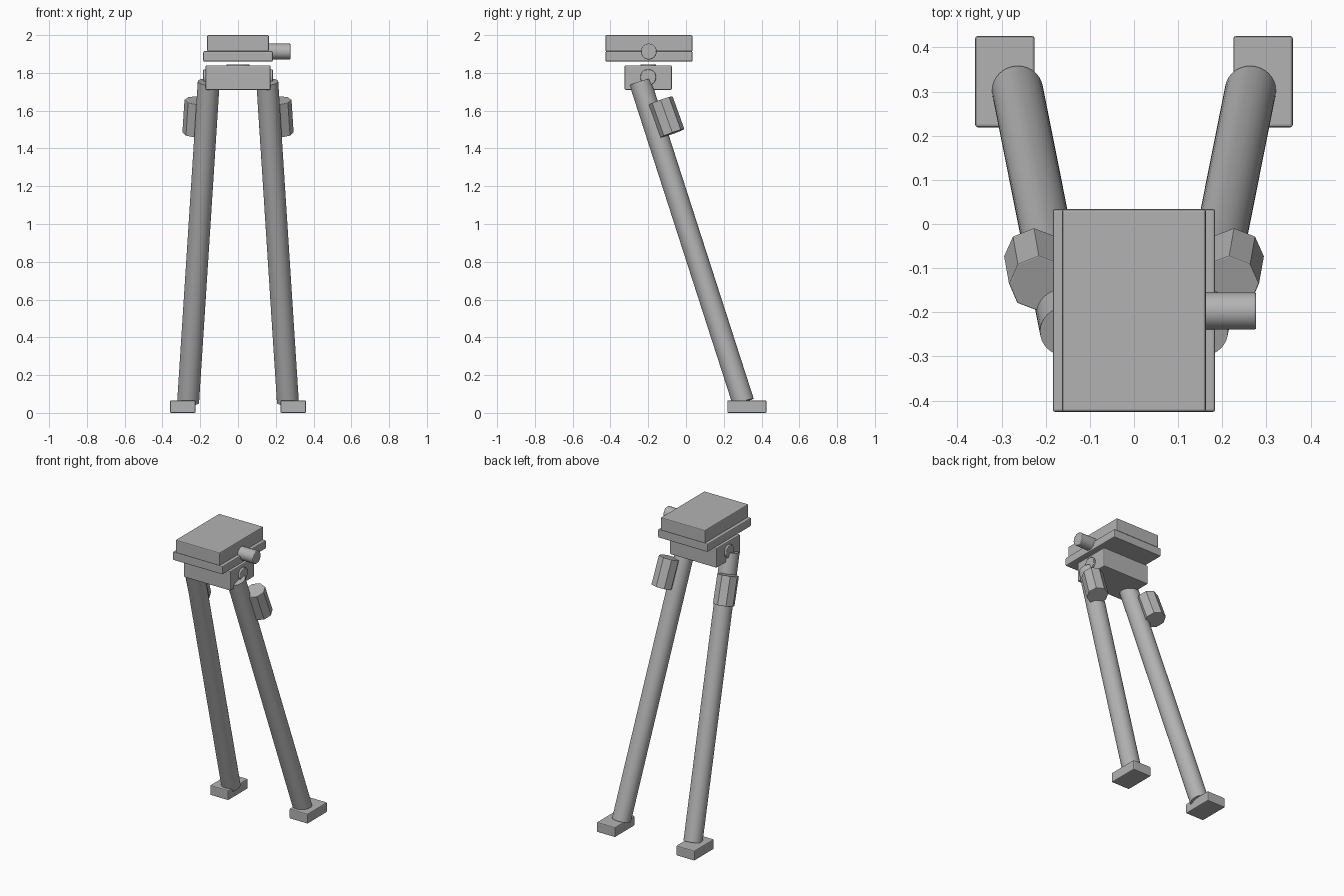
import bpy, math
from mathutils import Vector

if "Cube" in bpy.data.objects:
    bpy.data.objects.remove(bpy.data.objects["Cube"])

grey = bpy.data.materials.new("grey metal")
grey.diffuse_color = (0.45, 0.45, 0.45, 1)
grey.use_nodes = True
grey.node_tree.nodes["Principled BSDF"].inputs["Base Color"].default_value = grey.diffuse_color


def finish(obj, name, bevel=0.0):
    obj.name = name
    obj.data.materials.append(grey)
    if bevel:
        mod = obj.modifiers.new("edge", 'BEVEL')
        mod.width = bevel
        mod.segments = 2
        mod.limit_method = 'ANGLE'
        mod.angle_limit = math.radians(50)
    return obj


def box(name, lo, hi, bevel=0.006):
    lo, hi = Vector(lo), Vector(hi)
    bpy.ops.mesh.primitive_cube_add(size=1, location=(lo + hi) / 2)
    obj = bpy.context.object
    obj.scale = hi - lo
    bpy.ops.object.transform_apply(location=False, rotation=False, scale=True)
    return finish(obj, name, bevel)


def rod(name, a, b, radius, sides=32, bevel=0.0, smooth=True):
    a, b = Vector(a), Vector(b)
    bpy.ops.mesh.primitive_cylinder_add(vertices=sides, radius=radius,
                                        depth=(b - a).length, location=(a + b) / 2)
    obj = bpy.context.object
    obj.rotation_euler = Vector((0, 0, 1)).rotation_difference(b - a).to_euler()
    if smooth:
        bpy.ops.object.shade_smooth_by_angle(angle=math.radians(35))
    return finish(obj, name, bevel)


# Rail clamp: wide lower plate, narrower upper block, tightening knob
box("clamp_plate", (-0.184, -0.426, 1.86), (0.184, 0.034, 1.915))
box("clamp_block", (-0.163, -0.426, 1.913), (0.163, 0.034, 2.0))
rod("clamp_knob", (0.14, -0.197, 1.913), (0.277, -0.197, 1.913), 0.042, bevel=0.004)

# Pivot head with its swivel cap and hinge pin
box("pivot_head", (-0.172, -0.325, 1.71), (0.172, -0.075, 1.84))
swivel = rod("swivel_cap", (0, -0.2, 1.82), (0, -0.2, 1.845), 0.06)
swivel.scale.y = 0.7
rod("hinge_pin", (-0.184, -0.2, 1.777), (0.184, -0.2, 1.777), 0.042, bevel=0.003)

# Splayed legs, octagonal lock knobs and feet on both sides
for side, s in (("left", -1), ("right", 1)):
    top = Vector((s * 0.155, -0.243, 1.752))
    foot = Vector((s * 0.264, 0.303, 0.058))
    rod(side + "_leg", foot, top, 0.058, sides=32)
    centre = Vector((s * 0.222, -0.103, 1.567))
    half = Vector((s * 0.064, 0.36, -1)).normalized() * 0.093
    rod(side + "_lock_knob", centre + half, centre - half, 0.067, sides=8,
        bevel=0.003, smooth=False)
    x0, x1 = sorted((s * 0.225, s * 0.36))
    box(side + "_foot", (x0, 0.219, 0.0), (x1, 0.426, 0.066))
